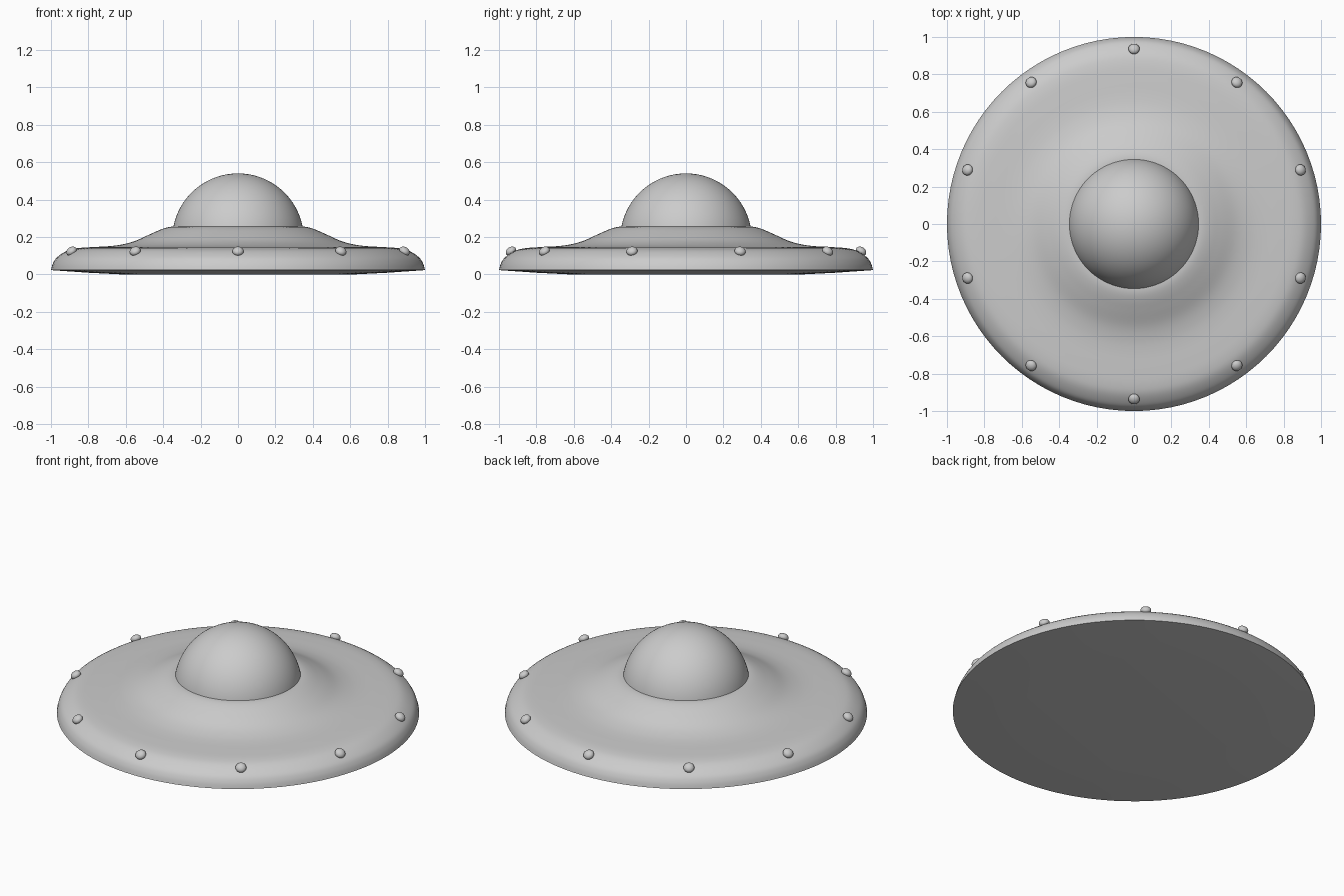
import bpy, bmesh, math
from mathutils import Matrix, Vector

if "Cube" in bpy.data.objects:
    bpy.data.objects.remove(bpy.data.objects["Cube"])


def smooth_curve(pts, steps=5):
    """Catmull-Rom samples through the (radius, z) points."""
    p = [Vector(q) for q in [pts[0]] + pts + [pts[-1]]]
    out = []
    for i in range(1, len(p) - 2):
        a, b, c, d = p[i - 1:i + 3]
        for s in range(steps):
            t = s / steps
            out.append(0.5 * (2 * b + (c - a) * t + (2 * a - 5 * b + 4 * c - d) * t ** 2
                              + (3 * b - a - 3 * c + d) * t ** 3))
    return out + [p[-1]]


def lathe(name, profile, sides=96):
    """Revolve a (radius, z) profile that starts and ends on the axis."""
    bm = bmesh.new()
    verts = [bm.verts.new((r, 0, z)) for r, z in profile]
    edges = [bm.edges.new(pair) for pair in zip(verts, verts[1:])]
    bmesh.ops.spin(bm, geom=verts + edges, cent=(0, 0, 0), axis=(0, 0, 1),
                   angle=math.tau, steps=sides, use_duplicate=False)
    bmesh.ops.remove_doubles(bm, verts=bm.verts, dist=1e-5)
    bmesh.ops.recalc_face_normals(bm, faces=bm.faces)
    return finish(name, bm)


def finish(name, bm):
    mesh = bpy.data.meshes.new(name)
    bm.to_mesh(mesh)
    bm.free()
    ob = bpy.data.objects.new(name, mesh)
    bpy.context.collection.objects.link(ob)
    bpy.ops.object.select_all(action='DESELECT')
    ob.select_set(True)
    bpy.context.view_layer.objects.active = ob
    bpy.ops.object.shade_smooth_by_angle(angle=math.radians(40))
    return ob


# Saucer hull: shallow underside, rounded rim, raised shoulder
underside = [(0, 0), (0.62, 0), (0.8, 0.009), (0.93, 0.018), (1.0, 0.023)]
upper = [(1.0, 0.023), (0.99, 0.058), (0.967, 0.092), (0.915, 0.126), (0.86, 0.14),
         (0.78, 0.146), (0.69, 0.151), (0.62, 0.16), (0.55, 0.179), (0.47, 0.215),
         (0.41, 0.241), (0.365, 0.254), (0.32, 0.256)]
lathe("saucer_hull", [tuple(v) for v in underside]
      + [tuple(v) for v in smooth_curve(upper)[1:]] + [(0, 0.256)])

# Cockpit dome: spherical cap sunk into the hull
R, cz = 0.352, 0.188
dome = [(R * math.cos(a), cz + R * math.sin(a))
        for a in (math.radians(90 * i / 24) for i in range(24))]
lathe("cockpit_dome", [(0, cz)] + dome + [(0, cz + R)])

# Ten rim lights: flattened beads tilted to follow the rim
for i in range(10):
    bm = bmesh.new()
    m = (Matrix.Rotation(math.radians(90 + 36 * i), 4, 'Z')
         @ Matrix.Translation((0.936, 0, 0.124))
         @ Matrix.Rotation(math.radians(34), 4, 'Y')
         @ Matrix.Diagonal((0.03, 0.03, 0.022, 1)))
    bmesh.ops.create_uvsphere(bm, u_segments=24, v_segments=14, radius=1, matrix=m)
    finish(f"rim_light_{i + 1}", bm)
